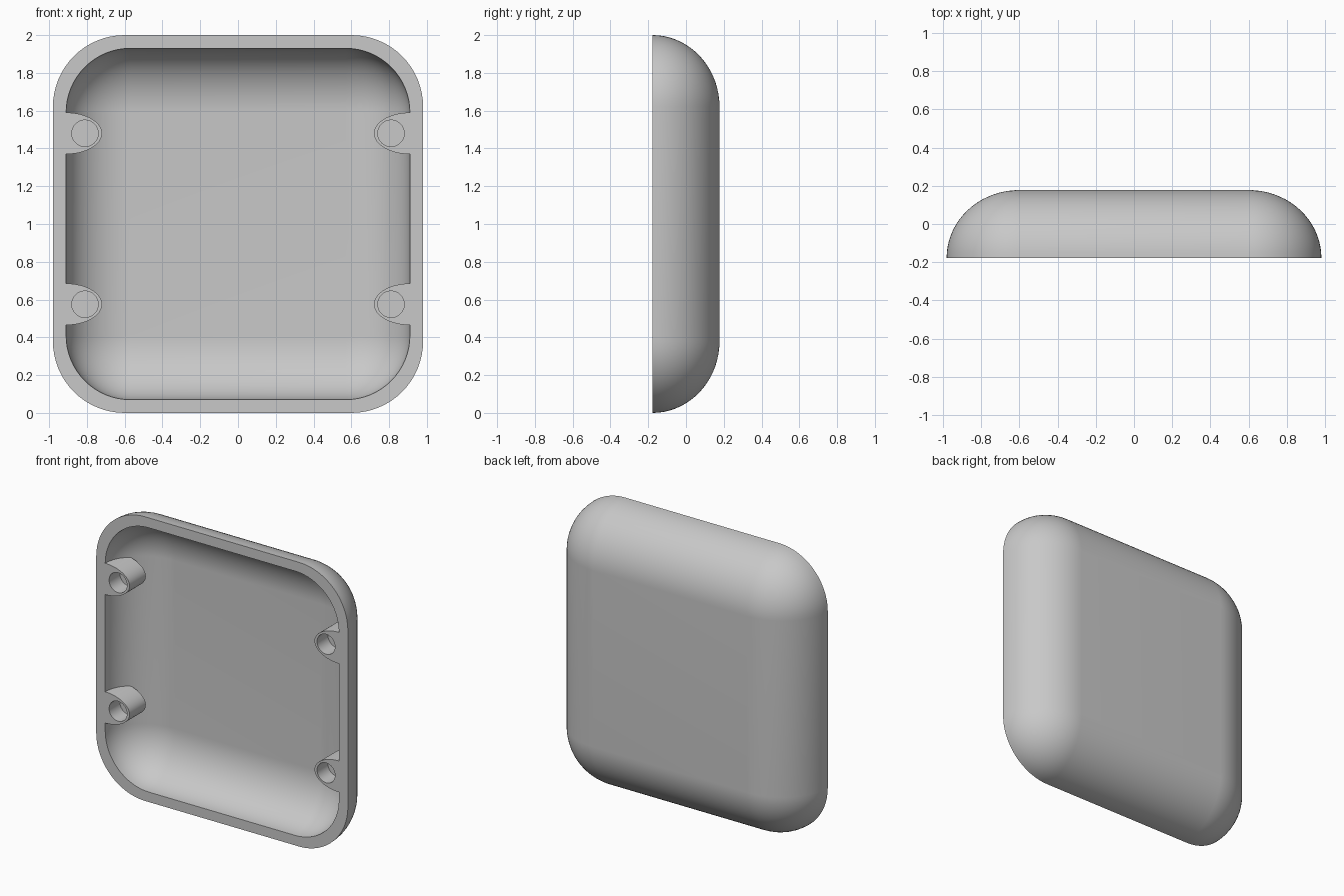
import bpy, bmesh, math

cube = bpy.data.objects.get("Cube")
if cube:
    bpy.data.objects.remove(cube)

RIM, DEPTH, FLOOR = -0.1775, 0.355, 0.285

grey = bpy.data.materials.new("plain_grey")
grey.use_nodes = True
colour = (0.58, 0.58, 0.58, 1)
grey.diffuse_color = colour
grey.node_tree.nodes["Principled BSDF"].inputs["Base Color"].default_value = colour


def loft(name, rings):
    """Bridge equal-length closed rings and cap both ends."""
    bm = bmesh.new()
    loops = [[bm.verts.new(p) for p in ring] for ring in rings]
    n = len(loops[0])
    for a, b in zip(loops, loops[1:]):
        for i in range(n):
            j = (i + 1) % n
            bm.faces.new((a[i], a[j], b[j], b[i]))
    bm.faces.new(loops[0])
    bm.faces.new(loops[-1])
    bmesh.ops.remove_doubles(bm, verts=bm.verts, dist=1e-5)
    bmesh.ops.recalc_face_normals(bm, faces=bm.faces)
    mesh = bpy.data.meshes.new(name)
    bm.to_mesh(mesh)
    bm.free()
    mesh.materials.append(grey)
    obj = bpy.data.objects.new(name, mesh)
    bpy.context.collection.objects.link(obj)
    bpy.ops.object.select_all(action="DESELECT")
    obj.select_set(True)
    bpy.context.view_layer.objects.active = obj
    bpy.ops.object.shade_smooth_by_angle(angle=math.radians(35))
    return obj


def rounded_ring(half_x, half_z, radius, y, steps=16):
    """Rounded rectangle: a core rectangle grown by a radius."""
    ring = []
    for k, (sx, sz) in enumerate(((1, 1), (-1, 1), (-1, -1), (1, -1))):
        for i in range(steps + 1):
            a = math.pi / 2 * (k + i / steps)
            ring.append((sx * half_x + radius * math.cos(a), y,
                         1 + sz * half_z + radius * math.sin(a)))
    return ring


def bowl(half_x, half_z, radius, depth, steps=18):
    """Rings from the rim to the flat bottom along a quarter ellipse."""
    angles = [math.pi / 2 * i / steps for i in range(steps + 1)]
    return [rounded_ring(half_x, half_z, radius * math.cos(t), RIM + depth * math.sin(t))
            for t in angles]


# Hollow shell: outer skin from the back to the rim, then the inner skin
outer = bowl(0.60, 0.62, 0.38, DEPTH)
inner = bowl(0.57, 0.59, 0.34, FLOOR)
loft("shell", outer[::-1] + inner)


# Screw bosses: half-elliptical posts on the side walls with blind holes
def boss(name, side, z):
    edge, reach, half, hole_x, hole_r = 0.91, 0.19, 0.11, 0.81, 0.07
    outline = []
    for i in range(33):
        a = math.pi * i / 32
        outline.append((edge - reach * math.sin(a), half * math.cos(a)))
    outline += [(edge, half * (i / 4 - 1)) for i in range(1, 8)]
    hole = []
    for x, h in outline:
        d = math.hypot(x - hole_x, h)
        hole.append((hole_x + hole_r * (x - hole_x) / d, hole_r * h / d))
    layers = ((outline, 0.18), (outline, 0), (hole, 0), (hole, 0.12))
    loft(name, [[(side * x, RIM + y, z + h) for x, h in pts] for pts, y in layers])


for side, side_name in ((1, "left"), (-1, "right")):
    for z, level in ((1.48, "upper"), (0.575, "lower")):
        boss(f"screw_boss_{side_name}_{level}", side, z)
